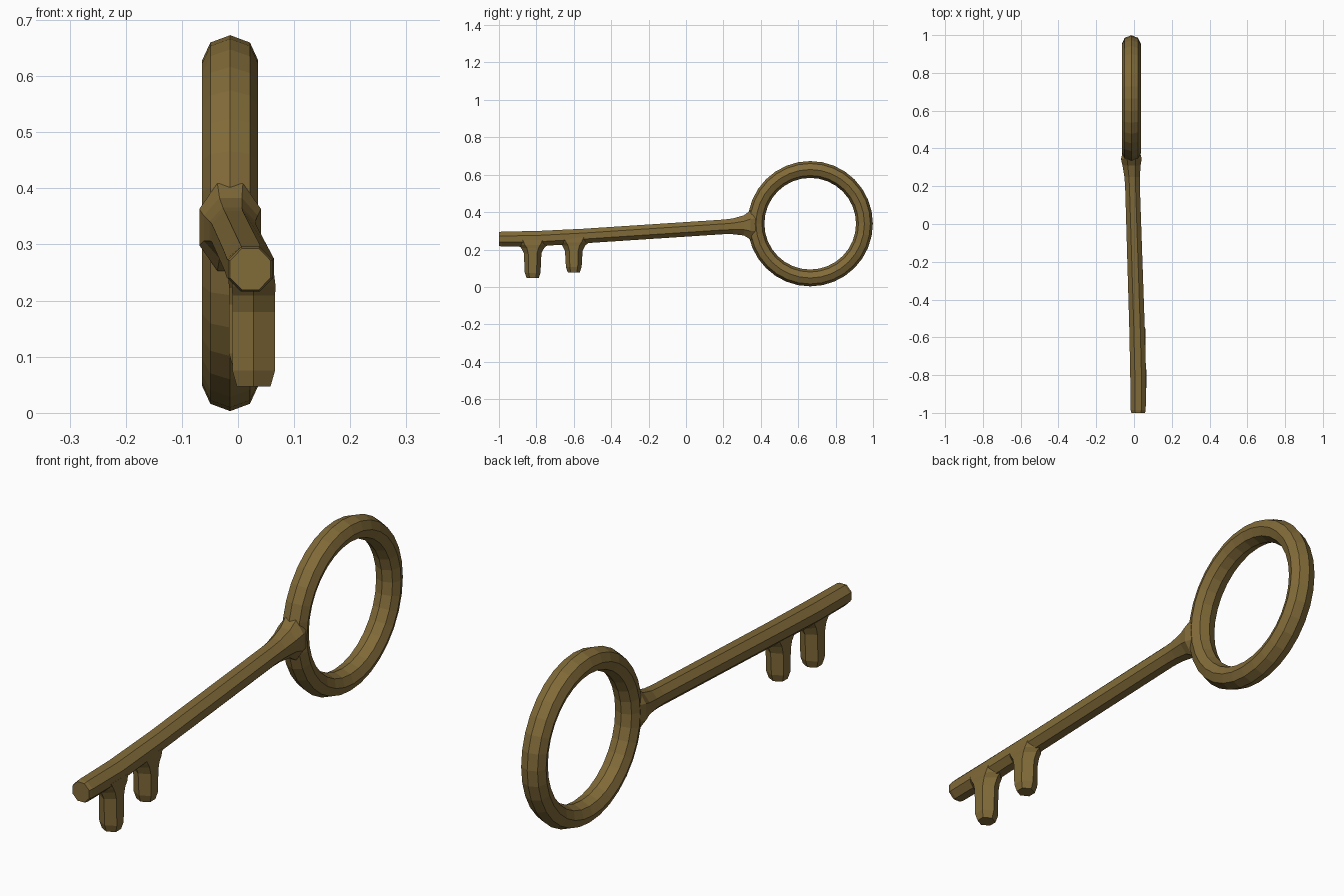
import bpy, bmesh
from math import sin, cos, pi
from mathutils import Vector

if "Cube" in bpy.data.objects:
    bpy.data.objects.remove(bpy.data.objects["Cube"])

brass = bpy.data.materials.new("aged_brass")
brass.diffuse_color = (0.22, 0.145, 0.04, 1)
brass.use_nodes = True
brass.node_tree.nodes["Principled BSDF"].inputs["Base Color"].default_value = brass.diffuse_color


def loft(name, rings, closed=False):
    """Skin a list of equal-sized point rings."""
    bm = bmesh.new()
    vs = [[bm.verts.new(p) for p in r] for r in rings]
    n, m = len(vs), len(vs[0])
    for i in range(n if closed else n - 1):
        a, b = vs[i], vs[(i + 1) % n]
        for j in range(m):
            k = (j + 1) % m
            bm.faces.new((a[j], a[k], b[k], b[j]))
    if not closed:
        bm.faces.new(vs[0])
        bm.faces.new(vs[-1])
    bmesh.ops.recalc_face_normals(bm, faces=bm.faces)
    me = bpy.data.meshes.new(name)
    bm.to_mesh(me)
    bm.free()
    me.materials.append(brass)
    ob = bpy.data.objects.new(name, me)
    bpy.context.collection.objects.link(ob)
    return ob


def section(center, u, v, ru, rv, sides, turn=0.0):
    c, u, v = Vector(center), Vector(u), Vector(v)
    angles = [2 * pi * k / sides + turn for k in range(sides)]
    return [c + u * ru * cos(a) + v * rv * sin(a) for a in angles]


X, Y, Z = (1, 0, 0), (0, 1, 0), (0, 0, 1)

# Bow: octagonal tube swept around a circle
bow = []
for i in range(32):
    a = 2 * pi * i / 32
    out = Vector((0, cos(a), sin(a)))
    centre = Vector((-0.014, 0.664, 0.338)) + out * 0.29
    bow.append(section(centre, out, X, 0.045, 0.05, 8))
loft("bow_ring", bow, closed=True)

# Shaft: octagonal loft flaring into the bow (y, x, z, half width, half height)
stations = [(-1.0, 0.022, 0.256, 0.036, 0.037), (-0.985, 0.022, 0.256, 0.040, 0.040),
            (-0.80, 0.022, 0.258, 0.042, 0.041), (-0.55, 0.016, 0.272, 0.041, 0.039),
            (0.20, -0.008, 0.321, 0.039, 0.039), (0.25, -0.010, 0.324, 0.041, 0.042),
            (0.31, -0.013, 0.329, 0.048, 0.054), (0.345, -0.014, 0.331, 0.055, 0.078),
            (0.385, -0.014, 0.334, 0.044, 0.080)]
k = 1 / cos(pi / 8)
loft("shaft", [section((x, y, z), X, Z, w * k, h * k, 8, pi / 8)
               for y, x, z, w, h in stations])

# Teeth: hexagonal prongs with flared roots and chamfered tips
for name, y, x, bottom, root in (("front_tooth", -0.82, 0.028, 0.047, 0.225),
                                 ("rear_tooth", -0.60, 0.022, 0.078, 0.238)):
    levels = [(root + 0.025, 0.036, 0.105), (root, 0.039, 0.082),
              (root - 0.016, 0.038, 0.062), (root - 0.045, 0.038, 0.047),
              (bottom + 0.028, 0.038, 0.042), (bottom, 0.030, 0.032)]
    loft(name, [section((x, y, z), X, Y, rx / cos(pi / 6), ry, 6, pi / 6)
                for z, rx, ry in levels])
